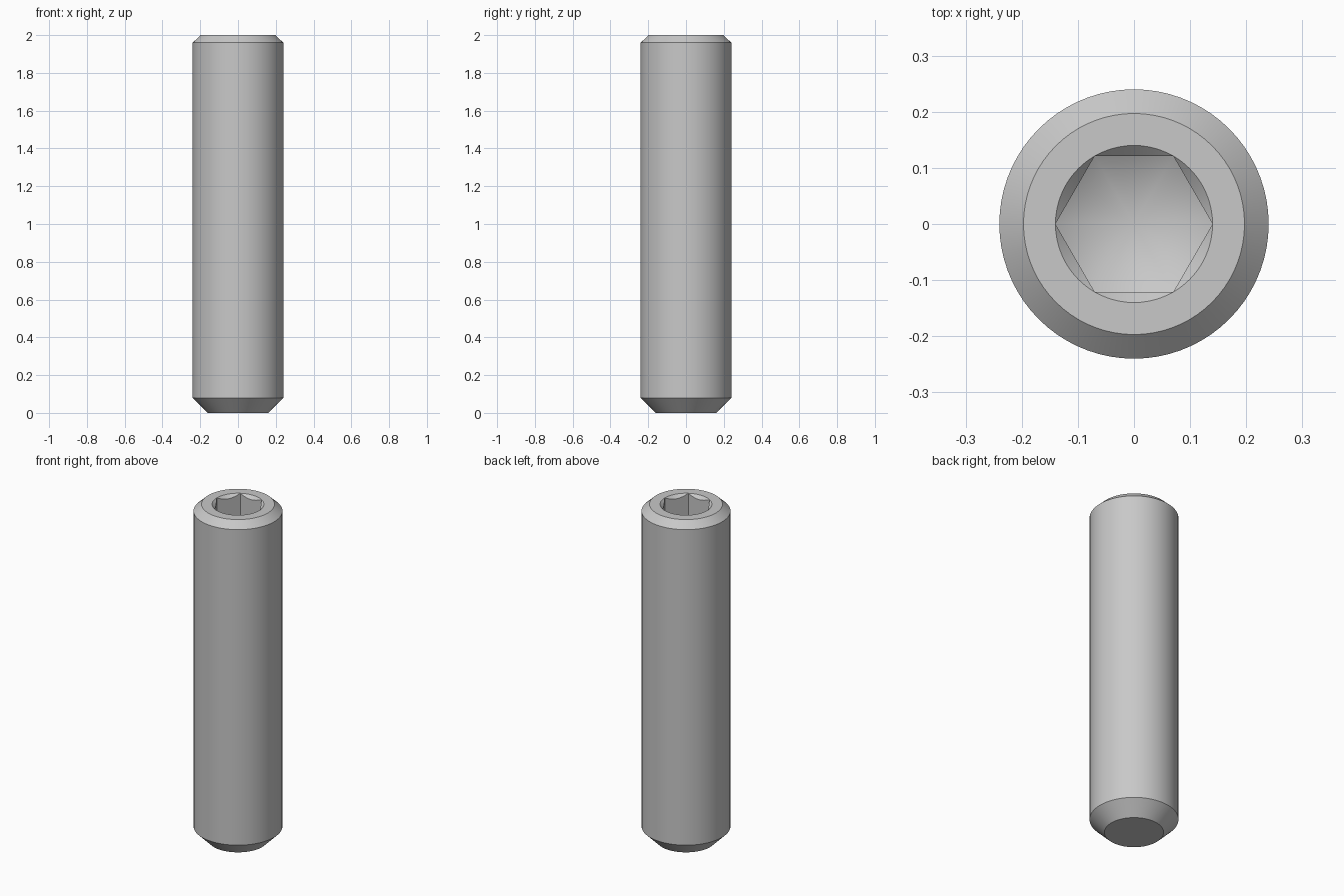
import bpy, bmesh, math

cube = bpy.data.objects.get("Cube")
if cube:
    bpy.data.objects.remove(cube, do_unlink=True)

SEGMENTS = 72                      # multiple of six, so columns hit the hex corners
RIM = 0.14                         # socket corner radius
FLAT = RIM * math.cos(math.pi / 6) # socket flat distance
TOP, SOCKET_FLOOR = 2.0, 1.72

steel = bpy.data.materials.new("steel_grey")
steel.use_nodes = True
colour = (0.58, 0.58, 0.58, 1)
steel.diffuse_color = colour
steel.node_tree.nodes["Principled BSDF"].inputs["Base Color"].default_value = colour


def hex_radius(angle):
    """Distance from the axis to a hexagon with a corner on +x."""
    return FLAT / math.cos(angle % (math.pi / 3) - math.pi / 6)


def column(angle):
    """Outline from the bottom edge, over the top and down into the socket."""
    r = hex_radius(angle)
    inset = RIM - r
    return [(0.16, 0), (0.24, 0.08), (0.24, 1.96), (0.197, TOP), (RIM, TOP),
            (r, TOP - inset),
            (r, SOCKET_FLOOR - inset * math.tan(math.pi / 6))]


# Turned body with chamfered ends and hexagonal socket
bm = bmesh.new()
columns = []
for i in range(SEGMENTS):
    a = math.tau * i / SEGMENTS
    columns.append([bm.verts.new((r * math.cos(a), r * math.sin(a), z))
                    for r, z in column(a)])
tip = bm.verts.new((0, 0, SOCKET_FLOOR - RIM * math.tan(math.pi / 6)))
for i, here in enumerate(columns):
    there = columns[(i + 1) % SEGMENTS]
    for k in range(len(here) - 1):
        bm.faces.new((here[k], there[k], there[k + 1], here[k + 1]))
    bm.faces.new((here[-1], there[-1], tip))
bm.faces.new([c[0] for c in reversed(columns)])
bmesh.ops.remove_doubles(bm, verts=bm.verts, dist=1e-5)
bmesh.ops.recalc_face_normals(bm, faces=bm.faces)

mesh = bpy.data.meshes.new("socket_set_screw")
bm.to_mesh(mesh)
bm.free()
mesh.materials.append(steel)
screw = bpy.data.objects.new("socket_set_screw", mesh)
bpy.context.collection.objects.link(screw)

# Smooth round surfaces, crisp chamfer and socket edges
bpy.ops.object.select_all(action='DESELECT')
screw.select_set(True)
bpy.context.view_layer.objects.active = screw
bpy.ops.object.shade_smooth_by_angle(angle=math.radians(25))
